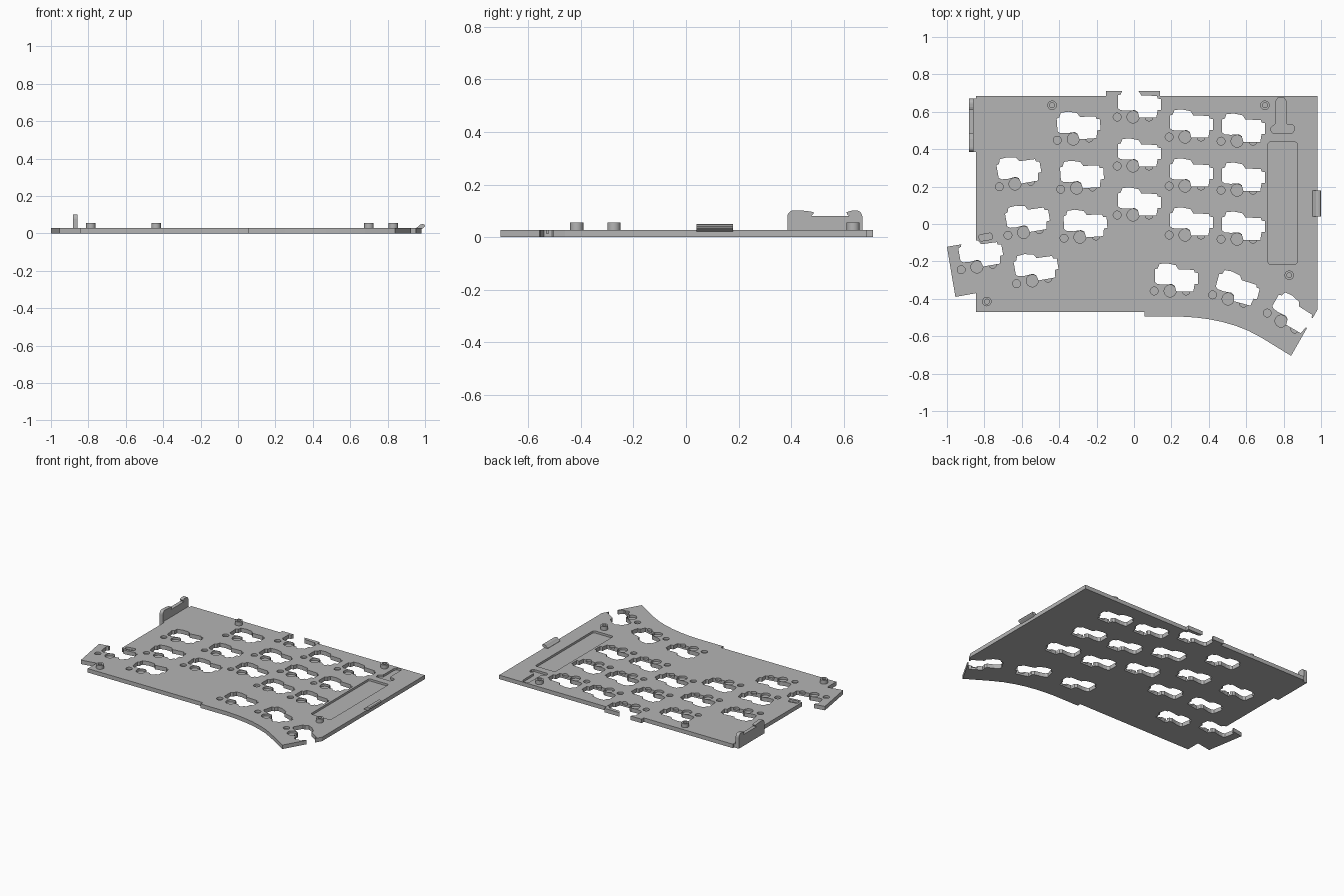
import bpy, bmesh, math
from mathutils import Matrix, Vector

if "Cube" in bpy.data.objects:
    bpy.data.objects.remove(bpy.data.objects["Cube"], do_unlink=True)

grey = bpy.data.materials.new("plain_grey")
grey.use_nodes = True
colour = (0.46, 0.46, 0.46, 1)
grey.diffuse_color = colour
grey.node_tree.nodes["Principled BSDF"].inputs["Base Color"].default_value = colour

TOP = 0.028      # plate thickness
FLOOR = 0.013    # floor height of the blind recesses
MM = 0.0168      # switch footprint unit


def prism(bm, pts, z0, z1, matrix=Matrix()):
    """Extrude a counter-clockwise outline from z0 to z1."""
    face = bm.faces.new([bm.verts.new((x, y, z0)) for x, y in pts])
    moved = bmesh.ops.extrude_face_region(bm, geom=[face])["geom"]
    up = [v for v in moved if isinstance(v, bmesh.types.BMVert)]
    bmesh.ops.translate(bm, verts=up, vec=(0, 0, z1 - z0))
    bmesh.ops.transform(bm, matrix=matrix, verts=list(face.verts) + up)


def circle(x, y, r, n=24):
    return [(x + r * math.cos(math.tau * i / n), y + r * math.sin(math.tau * i / n))
            for i in range(n)]


def rounded(x0, x1, y0, y1, r, n=4):
    corners = [(x1 - r, y1 - r), (x0 + r, y1 - r), (x0 + r, y0 + r), (x1 - r, y0 + r)]
    return [(cx + r * math.cos((k + i / n) * math.pi / 2), cy + r * math.sin((k + i / n) * math.pi / 2))
            for k, (cx, cy) in enumerate(corners) for i in range(n + 1)]


def finish(name, bm):
    bmesh.ops.recalc_face_normals(bm, faces=bm.faces[:])
    mesh = bpy.data.meshes.new(name)
    bm.to_mesh(mesh)
    bm.free()
    mesh.materials.append(grey)
    obj = bpy.data.objects.new(name, mesh)
    bpy.context.collection.objects.link(obj)
    return obj


def activate(obj):
    bpy.ops.object.select_all(action='DESELECT')
    obj.select_set(True)
    bpy.context.view_layer.objects.active = obj


def cut(target, cutter):
    mod = target.modifiers.new("cut", 'BOOLEAN')
    mod.operation, mod.solver, mod.object = 'DIFFERENCE', 'EXACT', cutter
    activate(target)
    bpy.ops.object.modifier_apply(modifier=mod.name)
    bpy.data.objects.remove(cutter, do_unlink=True)


# Plate outline with the back tab, side wing and swept thumb edge
outline = [(-.845, -.47), (.055, -.47), (.055, -.495), (.25, -.495), (.33, -.5),
           (.4, -.509), (.47, -.523), (.54, -.543), (.61, -.57), (.68, -.607),
           (.84, -.705), (.98, -.46), (.98, .685), (.14, .685), (.14, .71),
           (-.15, .71), (-.15, .685), (-.845, .685), (-.845, -.095),
           (-1, -.122), (-.955, -.39), (-.845, -.37)]
bm = bmesh.new()
prism(bm, outline, 0, TOP)
plate = finish("base_plate", bm)

# Switch positions: x, y of the stem and tilt in degrees
switches = [(x, y - .262 * i, 0) for x, y in [(-.005, .572), (.273, .465), (.551, .443)] for i in range(3)]
switches += [(-.325 + .018 * i, .454 - .262 * i, 4) for i in range(3)]
switches += [(-.636 + .046 * i, .214 - .259 * i, 10) for i in range(3)]
switches += [(-.84, -.23, 10), (.193, -.358, 0), (.503, -.401, -15), (.786, -.519, -30)]

# Stepped socket opening, in millimetres from the stem
socket = [(-4.8, 2.8), (-4, 2.2), (-2, 2), (.6, 2.2), (1.5, 1.6), (2, -.2), (7.4, -.2),
          (7.8, 2.2), (8.9, 2.3), (8.9, 5.7), (7.8, 5.9), (7.6, 6.7), (2.6, 6.9),
          (1.8, 8.2), (-1, 8.8), (-3.4, 8.6), (-3.9, 7.2), (-4.8, 6.9)]
openings, recesses = bmesh.new(), bmesh.new()
for x, y, tilt in switches:
    place = Matrix.Translation((x, y, 0)) @ Matrix.Rotation(math.radians(tilt), 4, 'Z')
    prism(openings, [(px * MM, py * MM) for px, py in socket], -.1, .1, place)
    for offset, r in [(-5.08, .021), (0, .032), (5.08, .021)]:
        prism(recesses, circle(offset * MM, 0, r), FLOOR, .1, place)

# Long pocket, T-shaped pocket, small slot and screw holes
prism(recesses, rounded(.717, .872, -.215, .438, .012), FLOOR, .1)
prism(recesses, [(.733, .497), (.742, .487), (.846, .487), (.857, .5), (.857, .52), (.848, .53),
                 (.822, .53), (.812, .54), (.812, .66), (.802, .675), (.77, .675),
                 (.76, .66), (.76, .54), (.75, .53), (.733, .515)], FLOOR, .1)
prism(recesses, rounded(-.035, .035, -.017, .017, .01), FLOOR, .1,
      Matrix.Translation((-.793, -.07, 0)) @ Matrix.Rotation(math.radians(10), 4, 'Z'))
posts = [(-.438, .635), (.7, .635), (.83, -.274), (-.787, -.415)]
for x, y in posts:
    prism(recesses, circle(x, y, .013), FLOOR, .1)
cut(plate, finish("opening_cutter", openings))
cut(plate, finish("recess_cutter", recesses))

# Hollow screw posts
for i, (x, y) in enumerate(posts):
    bm = bmesh.new()
    prism(bm, circle(x, y, .025), TOP - .004, .055)
    post = finish(f"screw_post_{i + 1}", bm)
    bore = bmesh.new()
    prism(bore, circle(x, y, .013), 0, .1)
    cut(post, finish("bore_cutter", bore))
    activate(post)
    bpy.ops.object.shade_smooth_by_angle()


def corner(cy, cz, r, start, end, n=5):
    return [(cy + r * math.cos(math.radians(start + (end - start) * i / n)),
             cz + r * math.sin(math.radians(start + (end - start) * i / n))) for i in range(n + 1)]


# Raised side wall with a dipped grip, drawn in y-z and extruded along x
wall = [(.385, 0), (.67, 0)] + corner(.645, .077, .025, 0, 90) + [(.625, .1)]
wall += corner(.625, .095, .015, 180, 270) + corner(.47, .095, .015, 270, 360)
wall += [(.455, .1)] + corner(.41, .077, .025, 90, 180)
along_x = Matrix(((0, 0, 1, 0), (1, 0, 0, 0), (0, 1, 0, 0), (0, 0, 0, 1)))
bm = bmesh.new()
prism(bm, wall, -.882, -.857, along_x)
finish("side_wall", bm)
bm = bmesh.new()
prism(bm, [(-.86, .385), (-.84, .385), (-.84, .67), (-.86, .67)], 0, TOP - .001)
finish("wall_bridge", bm)

# Rounded snap catch on the other side, drawn in x-z and extruded along y
catch = [(.955, .02), (.978, .02), (.997, .034), (1, .04), (.996, .047),
         (.986, .05), (.974, .047), (.965, .038), (.955, .03)]
along_y = Matrix(((1, 0, 0, 0), (0, 0, 1, 0), (0, 1, 0, 0), (0, 0, 0, 1)))
bm = bmesh.new()
prism(bm, catch, .04, .178, along_y)
finish("snap_catch", bm)
